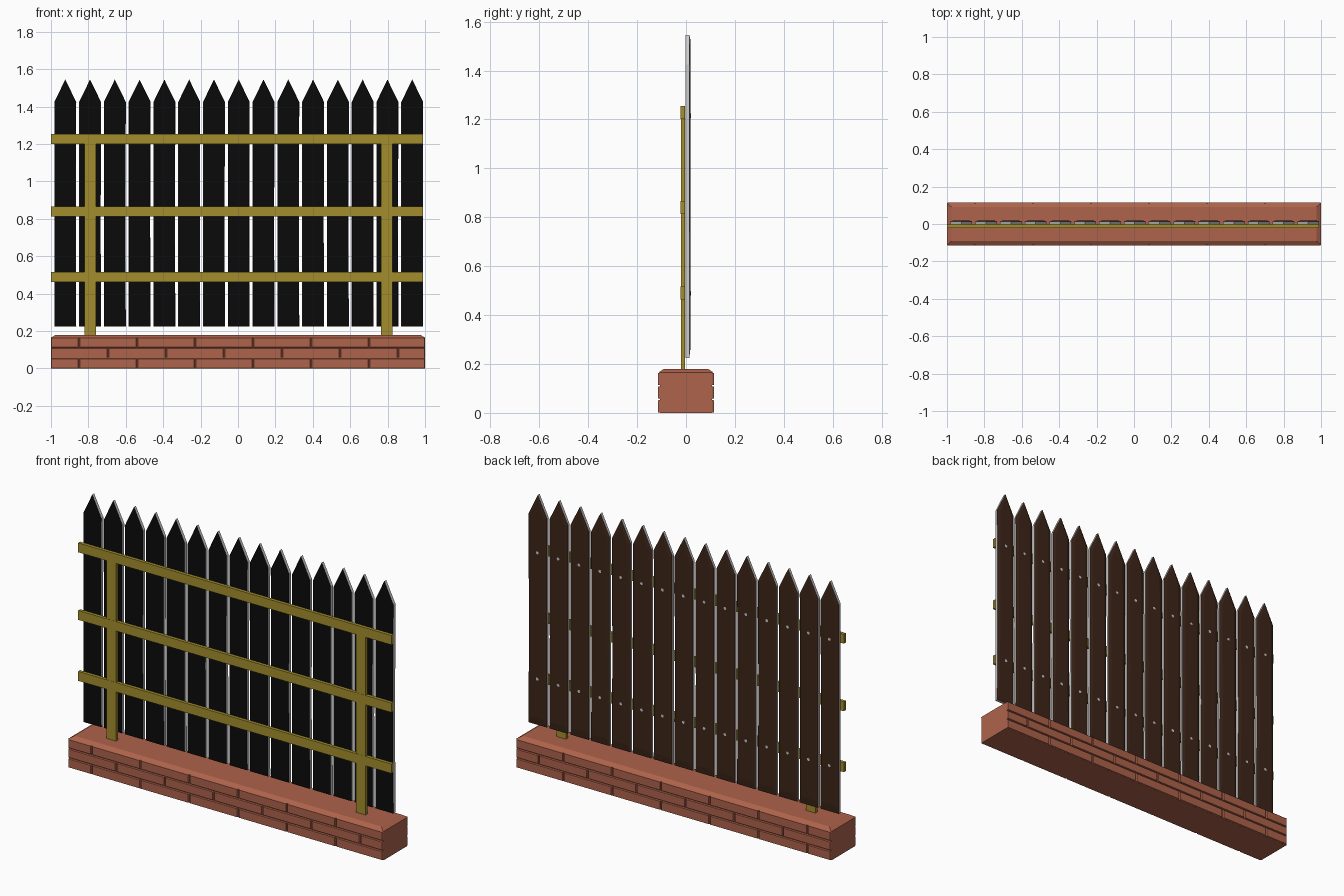
import bpy, bmesh, math
from mathutils import Matrix

if "Cube" in bpy.data.objects:
    bpy.data.objects.remove(bpy.data.objects["Cube"])


def mat(name, rgb):
    m = bpy.data.materials.new(name)
    m.diffuse_color = (*rgb, 1)
    m.use_nodes = True
    m.node_tree.nodes["Principled BSDF"].inputs["Base Color"].default_value = m.diffuse_color
    return m


BRICK = mat("brick", (0.42, 0.125, 0.07))
YELLOW = mat("yellow_paint", (0.36, 0.27, 0.025))
BLACK = mat("black", (0.003, 0.003, 0.003))
BROWN = mat("dark_wood", (0.045, 0.018, 0.009))
GREY = mat("grey_edge", (0.6, 0.6, 0.6))


def finish(bm, name, *mats):
    bmesh.ops.recalc_face_normals(bm, faces=bm.faces)
    me = bpy.data.meshes.new(name)
    bm.to_mesh(me)
    bm.free()
    for m in mats:
        me.materials.append(m)
    ob = bpy.data.objects.new(name, me)
    bpy.context.collection.objects.link(ob)
    return ob


def add_box(bm, x0, x1, y0, y1, z0, z1):
    m = Matrix.Translation(((x0 + x1) / 2, (y0 + y1) / 2, (z0 + z1) / 2))
    m = m @ Matrix.Diagonal((x1 - x0, y1 - y0, z1 - z0, 1))
    return bmesh.ops.create_cube(bm, size=1, matrix=m)["verts"]


# brick base core with a chamfered cap
bm = bmesh.new()
add_box(bm, -1, 1, -0.107, 0.107, 0, 0.165)
for v in add_box(bm, -1, 1, -0.113, 0.113, 0.165, 0.18):
    if v.co.z > 0.17:
        v.co.x *= 0.975
        v.co.y *= 0.8
finish(bm, "base_wall", BRICK)

# running-bond bricks on front and back, outer face slightly tapered
bm = bmesh.new()
ROW, GAP, STEP = 0.0555, 0.003, 0.31
for row in range(3):
    start = 0.08 if row % 2 == 0 else 0.235
    joints = [start + STEP * k for k in range(-6, 6)]
    xs = [-1] + [x for x in joints if -0.98 < x < 0.98] + [1]
    for x0, x1 in zip(xs, xs[1:]):
        l = 0 if x0 == -1 else GAP / 2
        r = 0 if x1 == 1 else GAP / 2
        for s in (-1, 1):
            verts = add_box(bm, x0 + l, x1 - r, min(s * 0.105, s * 0.115),
                            max(s * 0.105, s * 0.115),
                            row * ROW + (GAP / 2 if row else 0),
                            (row + 1) * ROW - GAP / 2)
            cx, cz = (x0 + x1) / 2, (row + 0.5) * ROW
            for v in verts:
                if abs(v.co.y) > 0.11:
                    v.co.x += math.copysign(0.004, cx - v.co.x)
                    v.co.z += math.copysign(0.003, cz - v.co.z)
finish(bm, "bricks", BRICK)

# posts and rails
for side, x in (("left", -0.79), ("right", 0.795)):
    bm = bmesh.new()
    add_box(bm, x - 0.03, x + 0.03, -0.021, -0.004, 0.17, 1.21)
    finish(bm, side + "_post", YELLOW)
for name, z in (("lower", 0.49), ("middle", 0.84), ("upper", 1.228)):
    bm = bmesh.new()
    add_box(bm, -1, 0.99, -0.022, -0.004, z - 0.027, z + 0.027)
    finish(bm, name + "_rail", YELLOW)

# pickets: pointed board, black front, grey edges, bevelled brown back
OUTLINE = [(-0.057, 0.225), (0.057, 0.225), (0.055, 0.75), (0.057, 1.425),
           (0, 1.545), (-0.057, 1.425)]
for i in range(15):
    cx = 0.004 + (i - 7) * 0.1325
    bm = bmesh.new()
    front = [bm.verts.new((cx + x, -0.003, z)) for x, z in OUTLINE]
    back = [bm.verts.new((cx + x * 1.03, 0.014, z)) for x, z in OUTLINE]
    bm.faces.new(front)
    n = len(OUTLINE)
    for a in range(n):
        b = (a + 1) % n
        bm.faces.new((front[a], front[b], back[b], back[a])).material_index = 1
    panel = bm.faces.new(back[::-1])
    panel.material_index = 2
    bm.normal_update()
    bmesh.ops.inset_individual(bm, faces=[panel], thickness=0.019)
    for v in panel.verts:
        v.co.y = 0.018
        if v.co.z < 0.4:
            v.co.z += 0.025
    finish(bm, "picket_%02d" % (i + 1), BLACK, GREY, BROWN)

# nail heads on the back
bm = bmesh.new()
for i in range(15):
    for z in (0.49, 1.215):
        m = Matrix.Translation((0.004 + (i - 7) * 0.1325, 0.018, z))
        m = m @ Matrix.Rotation(math.pi / 2, 4, "X")
        bmesh.ops.create_cone(bm, cap_ends=True, segments=8, radius1=0.009,
                              radius2=0.009, depth=0.003, matrix=m)
finish(bm, "nail_heads", GREY)
